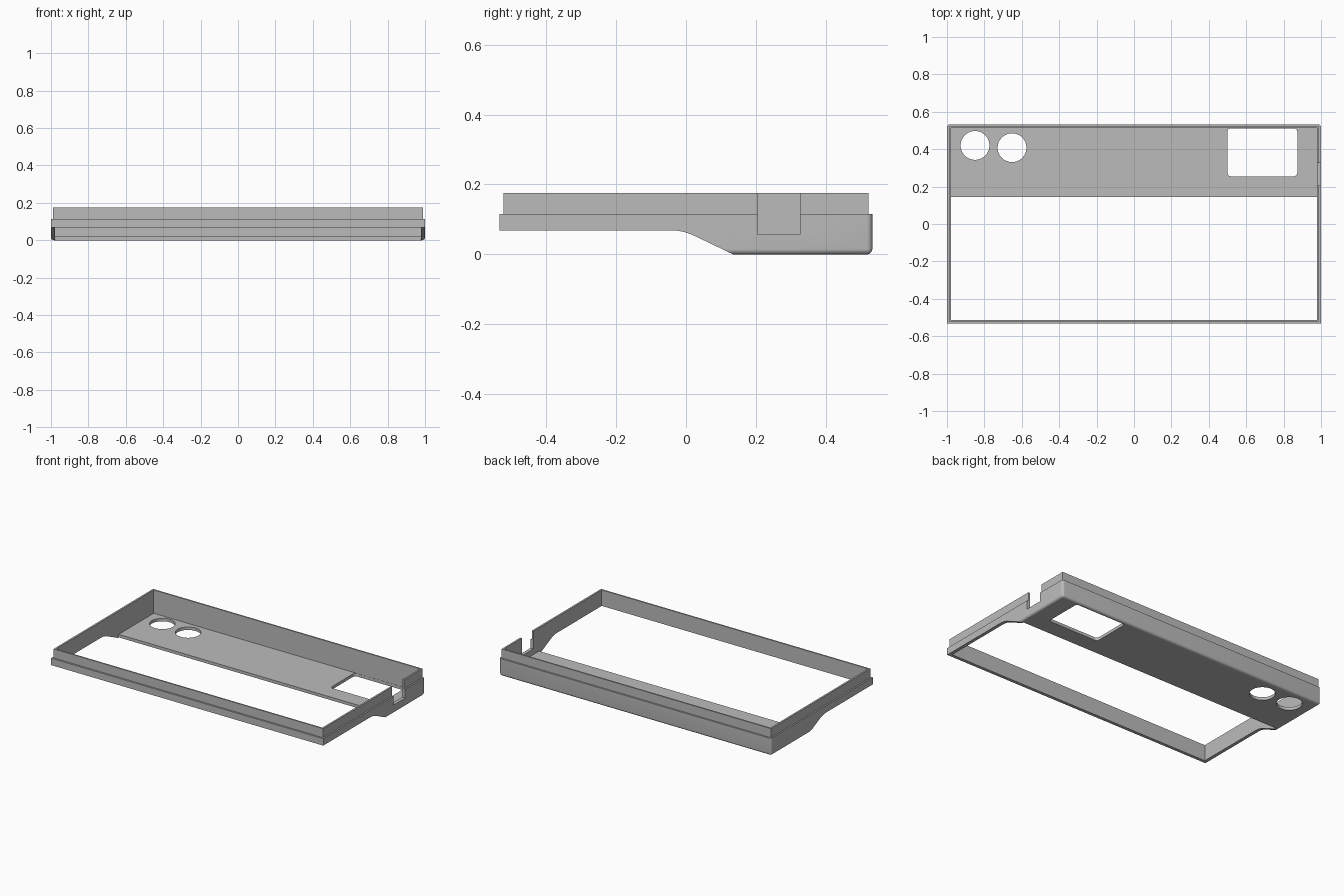
import bpy, bmesh, math

if "Cube" in bpy.data.objects:
    bpy.data.objects.remove(bpy.data.objects["Cube"])

grey = bpy.data.materials.new("matte_grey")
grey.use_nodes = True
grey.diffuse_color = (0.5, 0.5, 0.5, 1)
grey.node_tree.nodes["Principled BSDF"].inputs["Base Color"].default_value = (0.5, 0.5, 0.5, 1)


def finish(name, bm):
    bmesh.ops.recalc_face_normals(bm, faces=bm.faces)
    mesh = bpy.data.meshes.new(name)
    bm.to_mesh(mesh)
    bm.free()
    mesh.materials.append(grey)
    obj = bpy.data.objects.new(name, mesh)
    bpy.context.collection.objects.link(obj)
    return obj


def prism(bm, points, depth):
    """Fill a closed outline and extrude it along a vector."""
    face = bm.faces.new([bm.verts.new(p) for p in points])
    ext = bmesh.ops.extrude_face_region(bm, geom=[face])["geom"]
    bmesh.ops.translate(bm, vec=depth,
                        verts=[v for v in ext if isinstance(v, bmesh.types.BMVert)])


def box(name, x, y, z, corner=0):
    bm = bmesh.new()
    prism(bm, [(x[0], y[0], z[0]), (x[1], y[0], z[0]),
               (x[1], y[1], z[0]), (x[0], y[1], z[0])], (0, 0, z[1] - z[0]))
    if corner:
        upright = [e for e in bm.edges if abs(e.verts[0].co.z - e.verts[1].co.z) > 0.01]
        bmesh.ops.bevel(bm, geom=upright, offset=corner, segments=5,
                        profile=0.5, affect='EDGES')
    return finish(name, bm)


def cylinder(name, x, y, radius):
    bm = bmesh.new()
    ring = [(x + radius * math.cos(a * math.tau / 64),
             y + radius * math.sin(a * math.tau / 64), -0.1) for a in range(64)]
    prism(bm, ring, (0, 0, 0.16))
    return finish(name, bm)


def combine(target, tool, operation):
    tool.hide_render = True
    mod = target.modifiers.new(operation.lower(), 'BOOLEAN')
    mod.operation, mod.object, mod.solver = operation, tool, 'EXACT'
    bpy.context.view_layer.objects.active = target
    bpy.ops.object.modifier_apply(modifier=mod.name)
    bpy.data.objects.remove(tool)


# Outer shell: stepped side profile with a curved shoulder, extruded across
half_y = 0.533
shoulder = [(-0.045 + 0.16 * math.sin(a), 0.069 - 0.16 * (1 - math.cos(a)))
            for a in [math.radians(26) * i / 8 for i in range(9)]]
profile = [(-half_y, 0.115), (-half_y, 0.069)] + shoulder
profile += [(0.135, 0), (half_y, 0), (half_y, 0.115)]
bm = bmesh.new()
prism(bm, [(-1, y, z) for y, z in profile], (2, 0, 0))


def rounded(edge):
    a, b = (v.co for v in edge.verts)
    if a.z < 0.001 and b.z < 0.001:
        return min(a.y, b.y) > 0.2 or abs(a.y - b.y) > 0.1
    return min(a.y, b.y) > half_y - 0.01 and abs(a.z - b.z) > 0.05


bmesh.ops.bevel(bm, geom=[e for e in bm.edges if rounded(e)], offset=0.016,
                segments=6, profile=0.5, affect='EDGES')
case = finish("case_shell", bm)

# Inset rim standing on the shell
combine(case, box("rim", (-0.99, 0.99), (-0.522, 0.522), (0.09, 0.175)), 'UNION')

# Hollow interior above the floor, and the open screen area
combine(case, box("pocket", (-0.978, 0.978), (-0.512, 0.512), (0.02, 0.3)), 'DIFFERENCE')
combine(case, box("opening", (-0.978, 0.978), (-0.512, 0.145), (-0.1, 0.3)), 'DIFFERENCE')

# Notch in the left wall, rounded window and two round holes in the floor
combine(case, box("notch", (0.95, 1.1), (0.205, 0.326), (0.057, 0.3)), 'DIFFERENCE')
combine(case, box("window", (0.5, 0.873), (0.255, 0.511), (-0.1, 0.06), 0.018), 'DIFFERENCE')
for x, y in ((-0.85, 0.42), (-0.652, 0.408)):
    combine(case, cylinder("hole", x, y, 0.077), 'DIFFERENCE')

# Smooth the rounded edges, keep the rest sharp
bpy.ops.object.select_all(action='DESELECT')
case.select_set(True)
bpy.context.view_layer.objects.active = case
bpy.ops.object.shade_smooth_by_angle(angle=math.radians(25))
